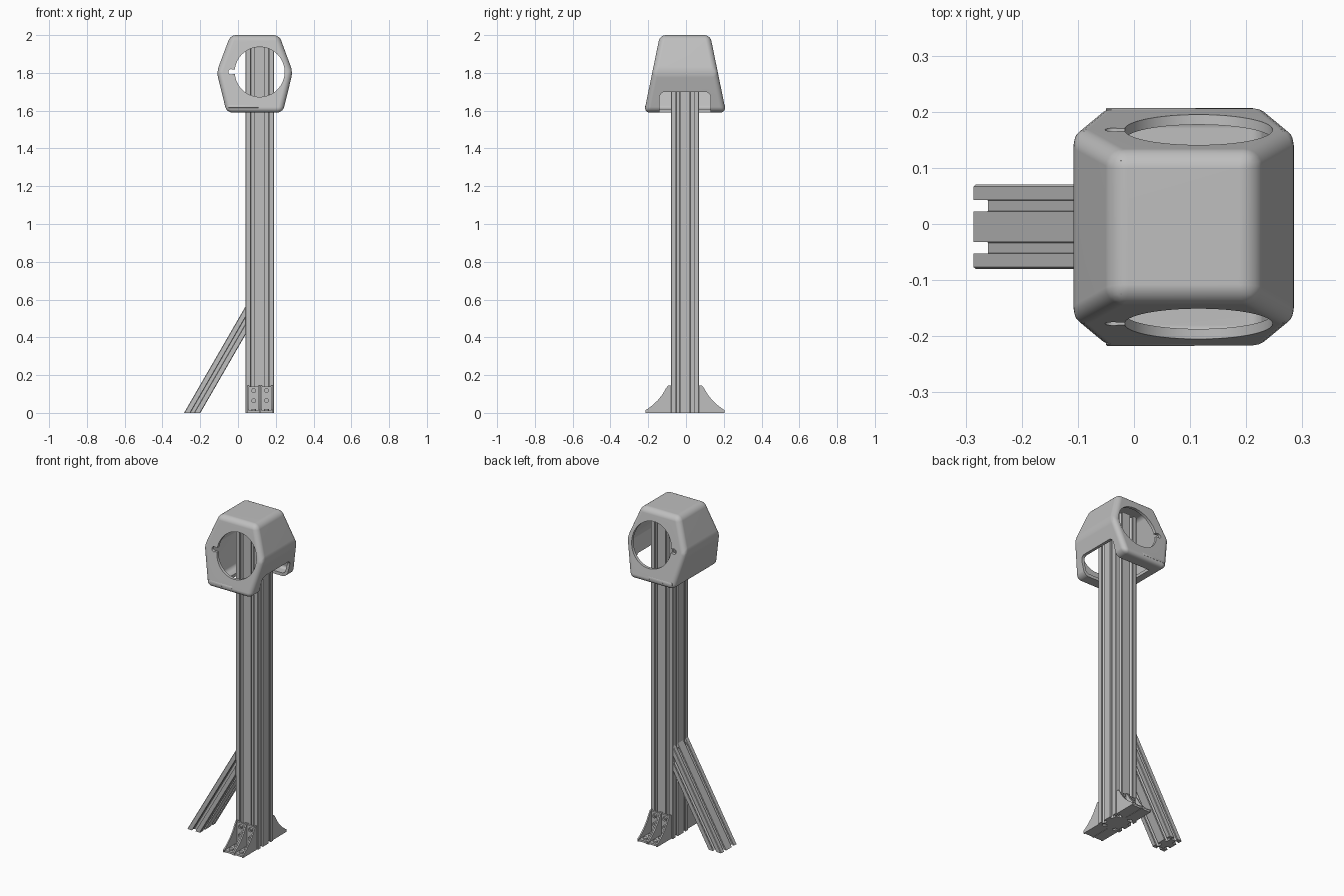
import bpy, bmesh, math
from mathutils import Matrix, Vector

if "Cube" in bpy.data.objects:
    bpy.data.objects.remove(bpy.data.objects["Cube"], do_unlink=True)

grey = bpy.data.materials.new("plain grey")
grey.use_nodes = True
COLOR = (0.52, 0.52, 0.52, 1)
grey.diffuse_color = COLOR
grey.node_tree.nodes["Principled BSDF"].inputs["Base Color"].default_value = COLOR

CX, CY = 0.115, -0.005      # post axis
CELL = 0.075                # width of one extrusion cell


def make(name, bm):
    bmesh.ops.recalc_face_normals(bm, faces=bm.faces[:])
    mesh = bpy.data.meshes.new(name)
    bm.to_mesh(mesh)
    bm.free()
    mesh.materials.append(grey)
    ob = bpy.data.objects.new(name, mesh)
    bpy.context.scene.collection.objects.link(ob)
    return ob


def loft(bm, ring_a, ring_b):
    """Closed solid between two rings of points."""
    a = [bm.verts.new(p) for p in ring_a]
    b = [bm.verts.new(p) for p in ring_b]
    bm.faces.new(a)
    bm.faces.new(b[::-1])
    for i in range(len(a)):
        j = (i + 1) % len(a)
        bm.faces.new((a[i], b[i], b[j], a[j]))


def box(bm, lo, hi):
    xs, ys = (lo[0], hi[0]), (lo[1], hi[1])
    ring = [(xs[0], ys[0]), (xs[1], ys[0]), (xs[1], ys[1]), (xs[0], ys[1])]
    loft(bm, [(x, y, lo[2]) for x, y in ring], [(x, y, hi[2]) for x, y in ring])


def cylinder(bm, center, radius, depth, axis, segments=24):
    rot = Vector((0, 0, 1)).rotation_difference(Vector(axis)).to_matrix().to_4x4()
    bmesh.ops.create_cone(bm, cap_ends=True, segments=segments, radius1=radius,
                          radius2=radius, depth=depth,
                          matrix=Matrix.Translation(center) @ rot)


def smooth(ob, angle):
    bpy.ops.object.select_all(action='DESELECT')
    ob.select_set(True)
    bpy.context.view_layer.objects.active = ob
    bpy.ops.object.shade_smooth_by_angle(angle=math.radians(angle))


# T-slotted extrusion outline, with one slot per cell on every side
SLOT = [(-0.0105, 0), (-0.0105, 0.0085), (-0.0185, 0.0085), (-0.0185, 0.013),
        (-0.009, 0.0225)]
SLOT += [(-u, d) for u, d in reversed(SLOT)]


def slotted_outline(nu, nv):
    pts = []
    for side in range(4):
        along, across = (nu, nv) if side % 2 == 0 else (nv, nu)
        half, out = along * CELL / 2, across * CELL / 2
        edge = [(-half + 0.003, -out), ]
        for c in range(along):
            mid = -half + (c + 0.5) * CELL
            edge += [(mid + u, -out + d) for u, d in SLOT]
        edge.append((half - 0.003, -out))
        ca, sa = [(1, 0), (0, 1), (-1, 0), (0, -1)][side]
        pts += [(u * ca - v * sa, u * sa + v * ca) for u, v in edge]
    return pts


# Upright post
bm = bmesh.new()
outline = slotted_outline(2, 2)
loft(bm, [(CX + u, CY + v, 0) for u, v in outline],
     [(CX + u, CY + v, 1.935) for u, v in outline])
make("post", bm)

# Diagonal brace, cut level at the floor and upright against the post
bm = bmesh.new()
slope = math.radians(60)
foot, top = [], []
for u, v in slotted_outline(1, 2):
    x = -0.2425 + u / math.sin(slope)
    foot.append((x, CY + v, 0))
    top.append((0.04, CY + v, (0.04 - x) * math.tan(slope)))
loft(bm, foot, top)
make("diagonal_brace", bm)

# Corner brackets: two side by side at the front and the back
GUSSET = [(0, 0), (0.135, 0), (0.135, 0.015), (0.122, 0.022), (0.098, 0.04),
          (0.07, 0.066), (0.045, 0.097), (0.026, 0.13), (0.015, 0.145), (0, 0.145)]


def bracket(name, x0, x1, s):
    bm = bmesh.new()

    def y(d):
        return CY + s * (CELL + d)

    # wall plate, base plate and the two curved gussets
    for d, z in ((0.012, 0.14), (0.13, 0.012)):
        ya, yb = sorted((y(0), y(d)))
        box(bm, (x0 + 0.001, ya, 0.0), (x1 - 0.001, yb, z))
    for xa in (x0, x1 - 0.008):
        loft(bm, [(xa, y(d), z) for d, z in GUSSET],
             [(xa + 0.008, y(d), z) for d, z in GUSSET])
    # bolt heads
    mid = (x0 + x1) / 2
    for z in (0.065, 0.118):
        cylinder(bm, (mid, y(0.016), z), 0.0125, 0.014, (0, 1, 0))
        cylinder(bm, (mid, y(0.024), z), 0.007, 0.01, (0, 1, 0), 6)
    for d in (0.055, 0.105):
        cylinder(bm, (mid, y(d), 0.015), 0.0125, 0.012, (0, 0, 1))
    smooth(make(name, bm), 30)


for side, s in (("front", -1), ("back", 1)):
    bracket(side + "_bracket_right", 0.05, 0.116, s)
    bracket(side + "_bracket_left", 0.118, 0.184, s)

# Head cover: tapered six-sided shell
HEX = [(-0.04, 2.0), (0.218, 2.0), (0.29, 1.805), (0.237, 1.59),
       (-0.06, 1.59), (-0.113, 1.805)]


def head_solid(name, wall, round_width):
    k = 1 - wall / 0.2
    ring = [(0.0885 + (x - 0.0885) * k, 1.795 + (z - 1.795) * k) for x, z in HEX]

    def half(z):
        return 0.217 - 0.084 * (z - 1.59) / 0.41 - wall

    bm = bmesh.new()
    loft(bm, [(x, CY - half(z), z) for x, z in ring],
         [(x, CY + half(z), z) for x, z in ring])
    bmesh.ops.recalc_face_normals(bm, faces=bm.faces[:])
    bmesh.ops.bevel(bm, geom=bm.edges[:], offset=round_width, segments=5,
                    profile=0.5, affect='EDGES', clamp_overlap=True)
    return make(name, bm)


head = head_solid("head_cover", 0.0, 0.03)
cutters = [head_solid("cavity_cutter", 0.018, 0.02)]

# round windows through front and back, with a keyhole notch
bm = bmesh.new()
cylinder(bm, (CX, CY, 1.805), 0.132, 1.0, (0, 1, 0), 64)
cutters.append(make("window_cutter", bm))
bm = bmesh.new()
box(bm, (-0.037, -0.5, 1.793), (0.05, 0.5, 1.817))
cutters.append(make("notch_cutter", bm))
bm = bmesh.new()
cylinder(bm, (-0.037, CY, 1.805), 0.0145, 1.0, (0, 1, 0), 24)
cutters.append(make("notch_end_cutter", bm))

# arched opening for the post, in the floor and the left wall
bm = bmesh.new()
box(bm, (0.0, -0.14, 1.4), (0.6, 0.13, 1.70))
edges = [e for e in bm.edges if all(v.co.z > 1.6 for v in e.verts)
         and abs(e.verts[0].co.x - e.verts[1].co.x) > 0.1]
bmesh.ops.bevel(bm, geom=edges, offset=0.03, segments=6, profile=0.5, affect='EDGES')
cutters.append(make("post_opening_cutter", bm))

bpy.context.view_layer.objects.active = head
for cutter in cutters:
    cutter.hide_render = True
    mod = head.modifiers.new("cut", 'BOOLEAN')
    mod.operation = 'DIFFERENCE'
    mod.solver = 'EXACT'
    mod.object = cutter
    bpy.ops.object.modifier_apply(modifier=mod.name)
for cutter in cutters:
    bpy.data.objects.remove(cutter, do_unlink=True)
smooth(head, 32)
weighted = head.modifiers.new("even_shading", 'WEIGHTED_NORMAL')
weighted.keep_sharp = True

# Low ridges along the upper and lower rims of the head
for side, s in (("front", -1), ("back", 1)):
    for level, x0, x1, d, z, tilt in (("upper", -0.025, 0.11, 0.121, 1.987, 45),
                                      ("lower", -0.05, 0.11, 0.207, 1.622, 12)):
        bm = bmesh.new()
        box(bm, (x0, -0.004, -0.008), (x1, 0.004, 0.008))
        bmesh.ops.bevel(bm, geom=bm.edges[:], offset=0.0025, segments=2,
                        profile=0.5, affect='EDGES')
        bm.transform(Matrix.Translation((0, CY + s * d, z))
                     @ Matrix.Rotation(math.radians(s * tilt), 4, 'X'))
        smooth(make(side + "_" + level + "_ridge", bm), 40)
